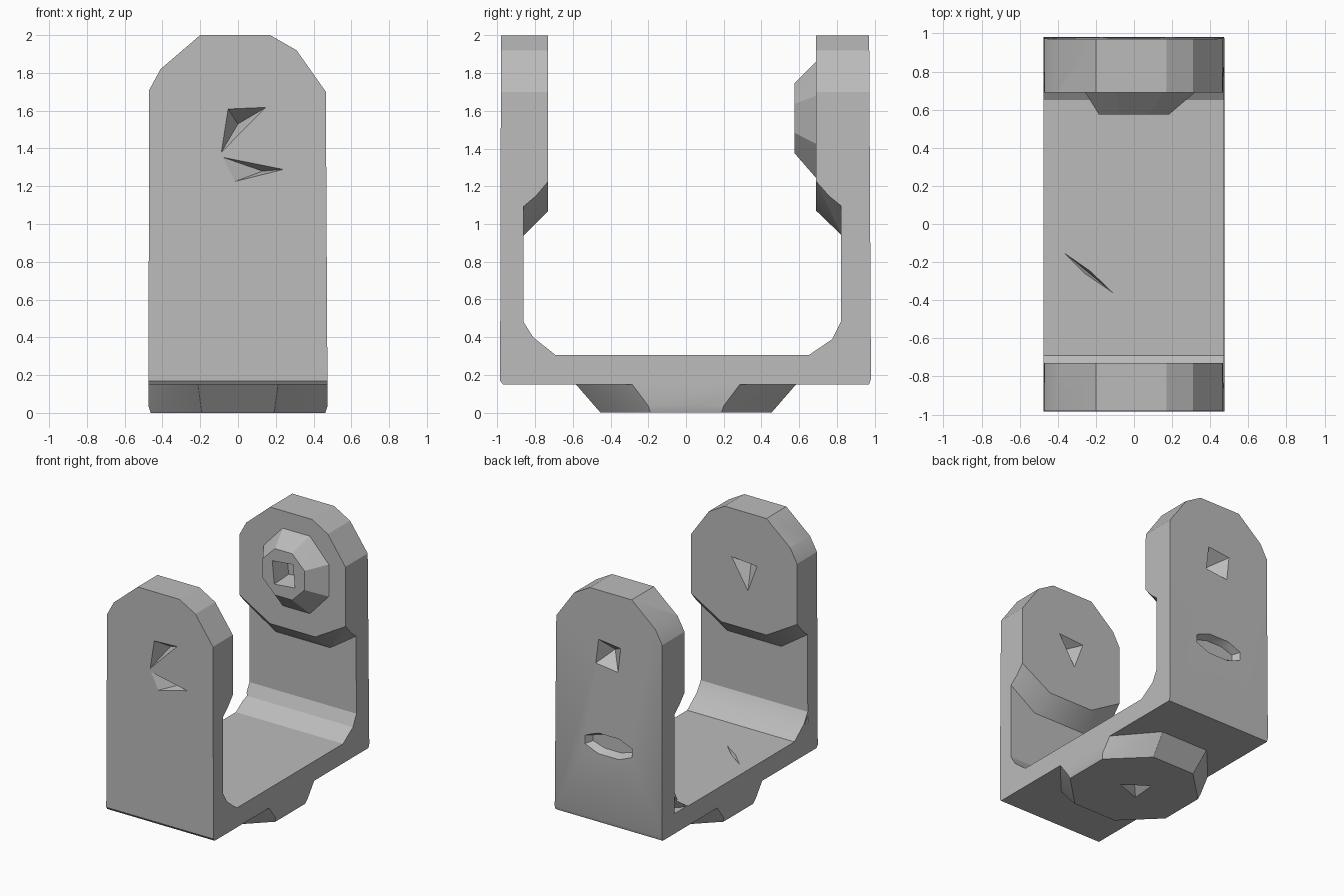
import bpy, bmesh, math
from mathutils import Vector

cube = bpy.data.objects.get("Cube")
if cube:
    bpy.data.objects.remove(cube, do_unlink=True)

grey = bpy.data.materials.new("plain grey")
grey.use_nodes = True
GREY = (0.5, 0.5, 0.5, 1)
grey.diffuse_color = GREY
grey.node_tree.nodes["Principled BSDF"].inputs["Base Color"].default_value = GREY


def finish(name, bm):
    bmesh.ops.recalc_face_normals(bm, faces=bm.faces)
    mesh = bpy.data.meshes.new(name)
    bm.to_mesh(mesh)
    bm.free()
    mesh.materials.append(grey)
    obj = bpy.data.objects.new(name, mesh)
    bpy.context.collection.objects.link(obj)
    return obj


def prism(name, profile, place, start, end):
    """Extrude a flat outline; place maps (a, b, depth) to a point."""
    bm = bmesh.new()
    face = bm.faces.new([bm.verts.new(place(a, b, start)) for a, b in profile])
    new = bmesh.ops.extrude_face_region(bm, geom=[face])["geom"]
    shift = Vector(place(0, 0, end)) - Vector(place(0, 0, start))
    bmesh.ops.translate(bm, vec=shift, verts=[v for v in new if isinstance(v, bmesh.types.BMVert)])
    return finish(name, bm)


def hull(name, points):
    bm = bmesh.new()
    for p in points:
        bm.verts.new(p)
    res = bmesh.ops.convex_hull(bm, input=bm.verts)
    bmesh.ops.delete(bm, geom=list({g for g in res["geom_interior"] if g.is_valid}), context='VERTS')
    return finish(name, bm)


def ring(rx, ry, sides=8, turn=math.pi / 8, cx=0, cy=0):
    return [(cx + rx * math.cos(turn + i * math.tau / sides),
             cy + ry * math.sin(turn + i * math.tau / sides)) for i in range(sides)]


def upright(points, y):
    return [(a, y, b) for a, b in points]


def level(points, z):
    return [(a, b, z) for a, b in points]


def combine(target, other, operation):
    mod = target.modifiers.new(operation.lower(), 'BOOLEAN')
    mod.operation, mod.solver, mod.object = operation, 'EXACT', other
    other.hide_render = True
    bpy.context.view_layer.objects.active = target
    bpy.ops.object.modifier_apply(modifier=mod.name)
    bpy.data.objects.remove(other, do_unlink=True)


# U-shaped bracket from its side profile
side = [(-0.98, 2.1), (-0.985, 0.17), (-0.97, 0.15), (0.97, 0.15), (0.98, 0.18), (0.97, 2.1),
        (0.82, 2.1), (0.82, 0.48), (0.775, 0.39), (0.65, 0.305), (-0.69, 0.305),
        (-0.81, 0.4), (-0.86, 0.48), (-0.86, 2.1)]
bracket = prism("bracket", side, lambda a, b, d: (d, a, b), -0.6, 0.6)


# Round bosses with sloping undersides on the inside of both arms
def boss(face_y, root_y):
    top = [(-0.7, 2.2), (0.7, 2.2)]
    face = top + [(-0.7, 1.36), (-0.47, 1.36), (-0.2, 1.07), (0.2, 1.07), (0.47, 1.36), (0.7, 1.36)]
    root = top + [(-0.7, 1.25), (-0.47, 1.25), (-0.24, 0.94), (0.24, 0.94), (0.47, 1.25), (0.7, 1.25)]
    return hull("boss", upright(face, face_y) + upright(root, root_y))


combine(bracket, boss(-0.73, -0.86), 'UNION')
combine(bracket, boss(0.69, 0.825), 'UNION')

# Lower boss
combine(bracket, hull("lower_boss", level(ring(0.5, 0.49), 0) + level(ring(0.56, 0.65), 0.17)), 'UNION')

# Front outline trims the arms to rounded tops
outline = [(-0.475, -0.1), (0.475, -0.1), (0.465, 1.7), (0.31, 1.92), (0.17, 2),
           (-0.2, 2), (-0.41, 1.82), (-0.47, 1.71)]
combine(bracket, prism("trim", outline, lambda a, b, d: (a, d, b), -1.2, 1.2), 'INTERSECT')

# Tapered knob on the back boss
knob = hull("knob", upright(ring(0.2, 0.2, cz := 8, math.pi / 8, 0, 1.56), 0.575)
            + upright(ring(0.34, 0.37, 8, math.pi / 8, 0.04, 1.55), 0.72))
combine(bracket, knob, 'UNION')

# Recesses: knob socket, outer screw holes, centre marks, slot, scratches, corner notches
cutters = [
    hull("socket", upright(ring(0.15, 0.15, 4, math.pi / 4 + 0.1, 0, 1.56), 0.5)
         + upright(ring(0.09, 0.09, 4, math.pi / 4 + 0.1, 0, 1.56), 0.72)),
    hull("back_hole", upright(ring(0.17, 0.17, 4, 0.9, 0, 1.5), 1.0) + [(0.03, 0.85, 1.5)]),
    hull("front_hole", upright([(-0.1, 1.36), (0.17, 1.63), (-0.06, 1.62)], -1.0) + [(0, -0.85, 1.53)]),
    hull("front_gash", upright([(-0.1, 1.36), (0.25, 1.29), (-0.03, 1.22)], -0.99) + [(0.13, -0.9, 1.28)]),
    hull("front_mark", upright([(-0.13, 1.6), (0.12, 1.62), (-0.04, 1.36)], -0.72) + [(0, -0.82, 1.55)]),
    hull("lower_mark", level([(-0.1, -0.1), (0.13, -0.02), (-0.08, 0.13)], -0.01) + [(0, 0, 0.1)]),
    hull("slot", upright(ring(0.24, 0.1, 8, math.pi / 8, 0, 0.78), 1.0)
         + upright(ring(0.19, 0.06, 8, math.pi / 8, 0, 0.78), 0.92)),
    hull("floor_scratch", level([(-0.38, -0.14), (-0.23, -0.245), (-0.1, -0.37), (-0.26, -0.26)], 0.31)
         + [(-0.22, -0.27, 0.26)]),
    hull("back_notch", [(-0.55, 0.82, 0.31), (-0.55, 0.6, 0.31), (-0.55, 0.82, 0.52), (-0.34, 0.82, 0.31)]),
    hull("front_notch", [(-0.55, -0.86, 0.39), (-0.55, -0.78, 0.39), (-0.55, -0.86, 0.5), (-0.4, -0.86, 0.39)]),
]
for cutter in cutters:
    combine(bracket, cutter, 'DIFFERENCE')

bpy.ops.object.select_all(action='DESELECT')
bracket.select_set(True)
bpy.context.view_layer.objects.active = bracket
bpy.ops.object.shade_smooth_by_angle(angle=math.radians(25))
